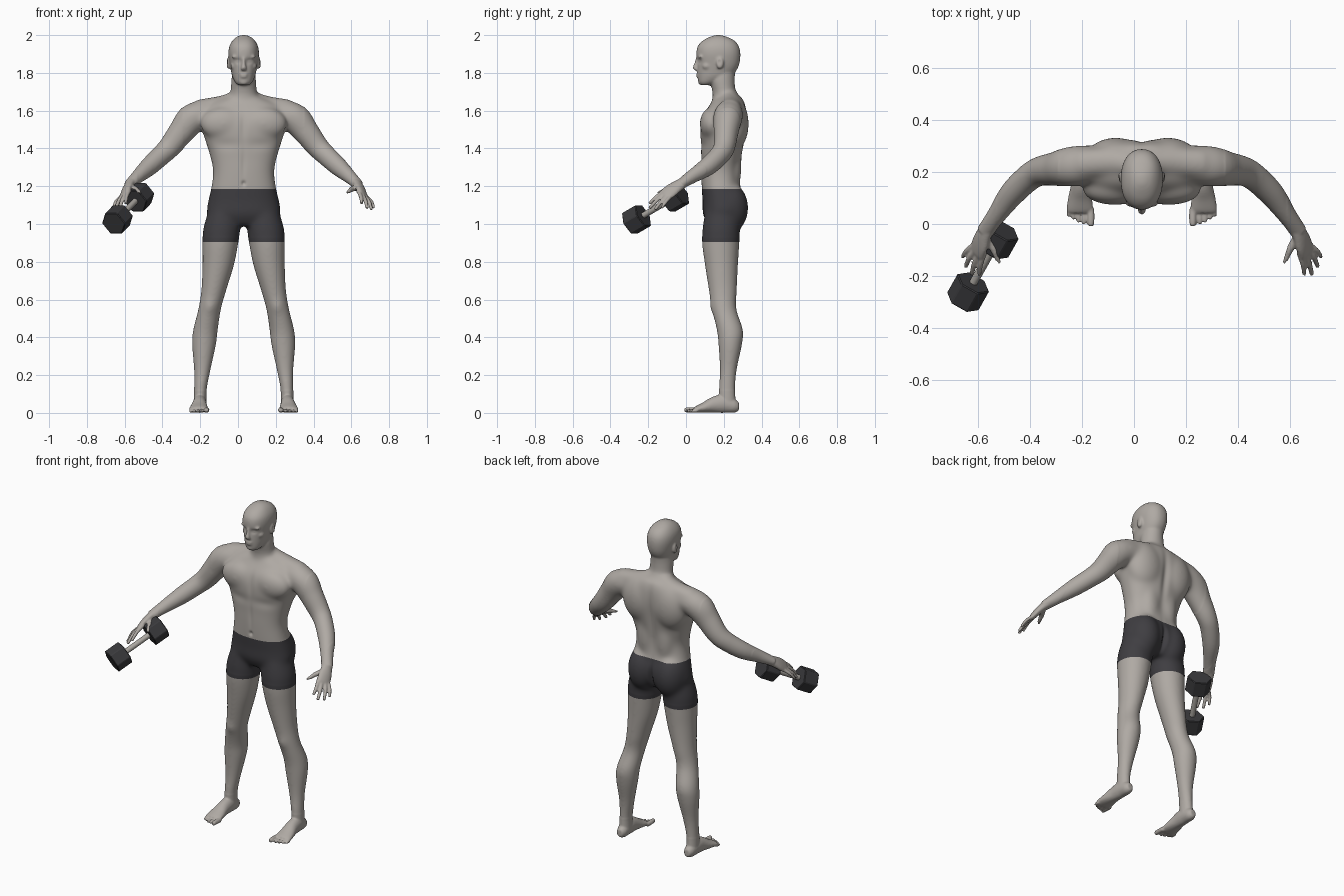
import bpy, bmesh, math
from mathutils import Vector, Matrix

if "Cube" in bpy.data.objects:
    bpy.data.objects.remove(bpy.data.objects["Cube"])

CENTRE_X = 0.03
UP = Vector((0, 0, 1))


def material(name, r, g, b):
    mat = bpy.data.materials.new(name)
    mat.use_nodes = True
    mat.diffuse_color = (r, g, b, 1)
    for node in mat.node_tree.nodes:
        if node.type == 'BSDF_PRINCIPLED':
            node.inputs["Base Color"].default_value = (r, g, b, 1)
            node.inputs["Roughness"].default_value = 0.6
    return mat


SKIN = material("warm grey skin", 0.43, 0.40, 0.37)
CLOTH = material("charcoal shorts", 0.05, 0.048, 0.054)
IRON = material("black iron", 0.042, 0.042, 0.046)
STEEL = material("grey steel", 0.40, 0.38, 0.35)


def spline(rows, steps=5):
    """Smooth curve through rows of numbers."""
    rows = [Vector(r) for r in rows]
    padded = [rows[0]] + rows + [rows[-1]]
    out = []
    for a, b, c, d in zip(padded, padded[1:], padded[2:], padded[3:]):
        for i in range(steps):
            t = i / steps
            out.append(0.5 * (2 * b + (c - a) * t + (2 * a - 5 * b + 4 * c - d) * t * t
                              + (3 * b - a - 3 * c + d) * t ** 3))
    return out + [rows[-1]]


def loft(bm, rows, side=1, ref=None, power=1.0, sides=28):
    """Closed tube from (x, y, z, width, depth) rows; level rings unless ref is given."""
    rows = spline(rows)
    points = [Vector(r[:3]) for r in rows]
    rings = []
    for i, row in enumerate(rows):
        u, v = Vector((1, 0, 0)), Vector((0, 1, 0))
        if ref:
            tangent = points[min(i + 1, len(points) - 1)] - points[max(i - 1, 0)]
            u = tangent.cross(Vector(ref)).normalized()
            v = u.cross(tangent).normalized()
        ring = []
        for k in range(sides):
            a = math.tau * k / sides
            c, s = math.cos(a), math.sin(a)
            p = points[i] + u * row[3] * math.copysign(abs(c) ** power, c) \
                + v * row[4] * math.copysign(abs(s) ** power, s)
            ring.append(bm.verts.new((p.x * side, p.y, p.z)))
        rings.append(ring)
    for low, high in zip(rings, rings[1:]):
        for k in range(sides):
            n = (k + 1) % sides
            bm.faces.new((low[k], low[n], high[n], high[k]))
    bm.faces.new(rings[0])
    bm.faces.new(rings[-1])


def front_back(rows):
    """Turn (z, width, front, back) into centred loft rows."""
    return [(0, (f + b) / 2, z, w, (b - f) / 2) for z, w, f, b in rows]


def ball(bm, centre, radii, side=1):
    x, y, z = centre
    bmesh.ops.create_uvsphere(bm, u_segments=24, v_segments=16, radius=1,
                              matrix=Matrix.Translation((x * side, y, z)) @ Matrix.Diagonal((*radii, 1)))


def relax(bm, verts, rounds):
    for _ in range(rounds):
        bmesh.ops.smooth_vert(bm, verts=verts, factor=0.5, use_axis_x=True, use_axis_y=True, use_axis_z=True)


bm = bmesh.new()

# Torso, neck and head
loft(bm, front_back([(0.99, .10, .12, .26), (1.05, .19, .09, .305), (1.12, .188, .088, .312),
                     (1.19, .172, .083, .29), (1.28, .162, .08, .282), (1.36, .178, .08, .295),
                     (1.45, .206, .076, .312), (1.52, .225, .076, .322), (1.58, .225, .093, .322),
                     (1.63, .19, .125, .315), (1.67, .10, .15, .30)]), power=0.85, sides=40)
loft(bm, front_back([(1.60, .10, .13, .295), (1.67, .08, .14, .288), (1.71, .069, .138, .263),
                     (1.76, .065, .125, .258), (1.80, .06, .13, .26)]))
loft(bm, front_back([(1.735, .028, .078, .13), (1.75, .045, .067, .17), (1.78, .06, .062, .235),
                     (1.81, .067, .06, .265), (1.85, .075, .06, .283), (1.90, .081, .055, .288),
                     (1.94, .076, .062, .28), (1.97, .06, .088, .257), (1.99, .038, .125, .218),
                     (2.0, .012, .155, .185)]), power=0.9, sides=36)

# Face
loft(bm, [(0, .063, 1.885, .008, .01), (0, .054, 1.85, .009, .012),
          (0, .05, 1.825, .016, .014), (0, .057, 1.812, .014, .008)])
ball(bm, (0, .066, 1.793), (.024, .012, .007))
ball(bm, (0, .066, 1.78), (.021, .012, .007))
ball(bm, (0, .08, 1.752), (.024, .017, .016))

FINGERS = [((.607, -.118, 1.172), (.625, -.194, 1.108), .0105),
           ((.624, -.112, 1.162), (.654, -.194, 1.083), .011),
           ((.641, -.100, 1.150), (.677, -.165, 1.076), .0105),
           ((.655, -.086, 1.140), (.690, -.129, 1.085), .0095)]
TOES = [(.196, -.008, .014), (.222, .0, .0095), (.243, .006, .009), (.263, .016, .0085), (.281, .028, .008)]
PALM_UP = (.45, .25, .75)

for side in (1, -1):
    ball(bm, (.081, .18, 1.852), (.011, .02, .032), side)
    ball(bm, (.032, .078, 1.885), (.034, .014, .009), side)
    ball(bm, (.046, .111, 1.836), (.024, .026, .022), side)
    # Chest, back and seat muscles
    ball(bm, (.105, .135, 1.53), (.125, .063, .088), side)
    ball(bm, (.10, .245, 1.53), (.12, .088, .15), side)
    ball(bm, (.06, .25, 1.32), (.06, .045, .17), side)
    ball(bm, (.092, .222, 1.085), (.096, .109, .14), side)
    loft(bm, [(.02, .225, 1.667, .05, .05), (.11, .238, 1.634, .055, .048),
              (.24, .23, 1.607, .06, .053)], side, UP)
    # Arm
    loft(bm, [(.12, .235, 1.59, .06, .06), (.21, .228, 1.583, .075, .073), (.275, .22, 1.555, .078, .08),
              (.33, .212, 1.487, .066, .07), (.39, .203, 1.41, .057, .06), (.435, .178, 1.365, .053, .055),
              (.50, .115, 1.305, .049, .05), (.557, .035, 1.253, .037, .037),
              (.605, -.032, 1.209, .032, .025)], side, UP)
    # Hand
    loft(bm, [(.59, -.01, 1.222, .03, .025), (.607, -.04, 1.204, .034, .023), (.621, -.075, 1.18, .041, .02),
              (.633, -.105, 1.156, .04, .015), (.637, -.116, 1.147, .036, .01)], side, PALM_UP)
    for base, tip, r in FINGERS:
        a, b = Vector(base), Vector(tip)
        bend = (a + b) / 2 + Vector(PALM_UP) * 0.008
        loft(bm, [(*(a + (a - bend) * .3), r, r), (*bend, r, r), (*b, r * .8, r * .8)], side, PALM_UP, sides=12)
    loft(bm, [(.60, -.045, 1.195, .016, .016), (.568, -.10, 1.182, .014, .014),
              (.545, -.154, 1.164, .009, .009)], side, PALM_UP, sides=12)
    # Leg
    loft(bm, [(.105, .19, 1.06, .085, .09), (.117, .186, .97, .099, .1), (.124, .184, .89, .094, .098),
              (.135, .188, .78, .083, .087), (.158, .195, .65, .066, .074), (.18, .202, .55, .06, .065),
              (.202, .232, .44, .065, .069), (.21, .234, .36, .063, .062), (.219, .224, .23, .044, .045),
              (.229, .217, .125, .034, .043), (.231, .22, .04, .034, .045)], side)
    # Foot and toes
    loft(bm, [(.231, .28, .035, .018, .022), (.231, .255, .036, .031, .036), (.232, .2, .048, .036, .048),
              (.234, .15, .043, .038, .043), (.237, .1, .029, .046, .029), (.238, .06, .019, .051, .019),
              (.238, .045, .014, .048, .013)], side, UP)
    for x, tip, r in TOES:
        loft(bm, [(x, .06, r, r, r), (x, tip + .02, r + .002, r, r), (x, tip, r, r * .8, r * .85)],
             side, UP, sides=12)

bmesh.ops.recalc_face_normals(bm, faces=bm.faces)
source = bpy.data.meshes.new("body")
bm.to_mesh(source)
bm.free()
body = bpy.data.objects.new("body", source)
bpy.context.collection.objects.link(body)

# Fuse the parts into one skin
fuse = body.modifiers.new("fuse", 'REMESH')
fuse.mode = 'VOXEL'
fuse.voxel_size = 0.0052
soften = body.modifiers.new("soften", 'SMOOTH')
soften.factor = 0.5
soften.iterations = 3
bpy.context.view_layer.update()
skin = bpy.data.meshes.new_from_object(body.evaluated_get(bpy.context.evaluated_depsgraph_get()))
body.modifiers.clear()
body.data = skin

bm = bmesh.new()
bm.from_mesh(skin)
relax(bm, [v for v in bm.verts if v.co.z > 1.72], 4)
relax(bm, [v for v in bm.verts if .12 < v.co.z < 1.72 and abs(v.co.x) < .56], 16)
relax(bm, [v for v in bm.verts if .93 < v.co.z < 1.70 and abs(v.co.x) < .32], 40)

# Soft hollows and bumps: centre, spread, push
SCULPT = [((.031, .06, 1.862), (.019, .03, .013), (0, .009, 0)),
          ((.031, .065, 1.861), (.011, .03, .006), (0, -.004, 0)),
          ((.092, .176, 1.858), (.02, .009, .015), (-.006, 0, 0)),
          ((0, .33, 1.45), (.022, .06, .16), (0, -.012, 0)),
          ((0, .32, 1.06), (.014, .06, .08), (0, -.022, 0)),
          ((0, .07, 1.52), (.018, .05, .07), (0, .006, 0)),
          ((0, .08, 1.215), (.010, .03, .012), (0, .010, 0)),
          ((0, .08, 1.32), (.012, .04, .07), (0, .004, 0)),
          ((.10, .07, 1.42), (.08, .05, .03), (0, .006, 0)),
          ((.178, .14, .56), (.03, .03, .035), (0, -.006, 0))]
for (x, y, z), spread, push in SCULPT:
    for side in ((1, -1) if x else (1,)):
        move = Vector((push[0] * side, push[1], 0))
        for v in bm.verts:
            if abs(v.co.z - z) < 3 * spread[2]:
                far = sum(((a - b) / s) ** 2 for a, b, s in zip(v.co, (x * side, y, z), spread))
                v.co += move * math.exp(-far)
for v in bm.verts:
    v.co.z = max(v.co.z, 0.0)

# Shorts: cut clean hems, then colour the band between them
skin.materials.clear()
skin.materials.append(SKIN)
skin.materials.append(CLOTH)
WAIST, HEM = 1.185, 0.905
for height in (WAIST, HEM):
    bmesh.ops.bisect_plane(bm, geom=bm.verts[:] + bm.edges[:] + bm.faces[:],
                           plane_co=(0, 0, height), plane_no=UP)
for f in bm.faces:
    f.smooth = True
    c = f.calc_center_median()
    f.material_index = int(HEM < c.z < WAIST and abs(c.x) < .4)
bm.to_mesh(skin)
bm.free()
body.location.x = CENTRE_X

# Dumbbell
FRONT_END, REAR_END = Vector((-.638, -.262, 1.024)), Vector((-.524, -.06, 1.142))
AIM = (REAR_END - FRONT_END).to_track_quat('Z', 'Y').to_matrix().to_4x4()


def rod(name, centre, radius, length, sides, mat, bevel):
    mesh = bpy.data.meshes.new(name)
    shape = bmesh.new()
    bmesh.ops.create_cone(shape, cap_ends=True, segments=sides, radius1=radius, radius2=radius, depth=length,
                          matrix=Matrix.Translation(centre) @ AIM @ Matrix.Rotation(math.pi / 6, 4, 'Z'))
    shape.to_mesh(mesh)
    shape.free()
    mesh.materials.append(mat)
    obj = bpy.data.objects.new(name, mesh)
    bpy.context.collection.objects.link(obj)
    if bevel:
        edge = obj.modifiers.new("bevel", 'BEVEL')
        edge.width = bevel
    else:
        for p in mesh.polygons:
            p.use_smooth = len(p.vertices) == 4


rod("dumbbell_front_weight", FRONT_END, .071, .095, 6, IRON, .004)
rod("dumbbell_rear_weight", REAR_END, .071, .095, 6, IRON, .004)
rod("dumbbell_handle", (FRONT_END + REAR_END) / 2, .016, .2, 20, STEEL, 0)
